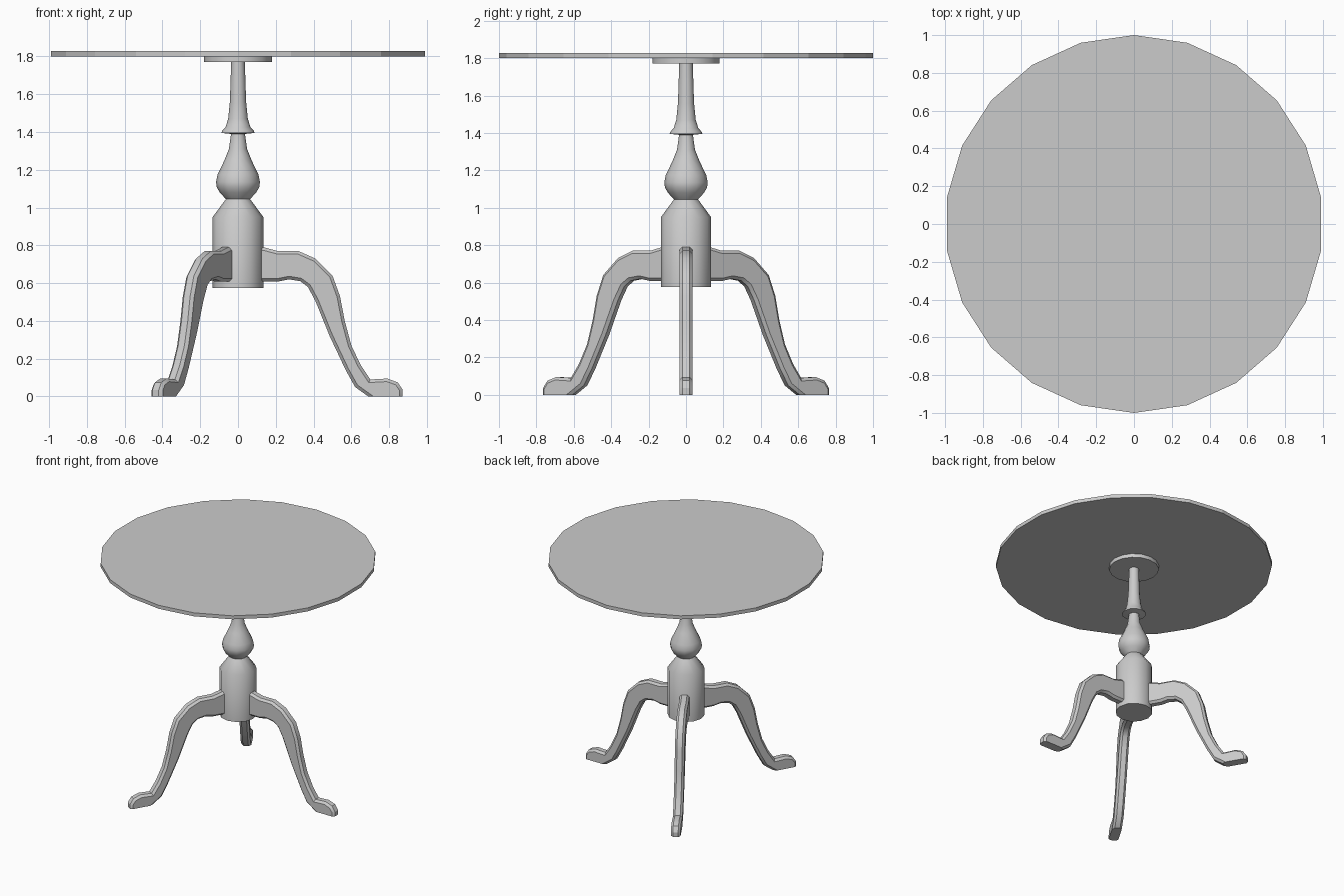
import bpy, bmesh, math
from mathutils import Matrix

if "Cube" in bpy.data.objects:
    bpy.data.objects.remove(bpy.data.objects["Cube"])


def finish(name, bm, angle):
    bmesh.ops.recalc_face_normals(bm, faces=bm.faces)
    mesh = bpy.data.meshes.new(name)
    bm.to_mesh(mesh)
    bm.free()
    ob = bpy.data.objects.new(name, mesh)
    bpy.context.collection.objects.link(ob)
    bpy.ops.object.select_all(action='DESELECT')
    ob.select_set(True)
    bpy.context.view_layer.objects.active = ob
    bpy.ops.object.shade_smooth_by_angle(angle=math.radians(angle))
    return ob


def lathe(name, profile, sides, angle=40):
    """Turned part: (radius, z) profile swept round z, capped at both ends."""
    bm = bmesh.new()
    rings = []
    for r, z in profile:
        rings.append([bm.verts.new((r * math.sin(2 * math.pi * i / sides),
                                    r * math.cos(2 * math.pi * i / sides), z))
                      for i in range(sides)])
    for a, b in zip(rings, rings[1:]):
        for i in range(sides):
            j = (i + 1) % sides
            bm.faces.new((a[i], a[j], b[j], b[i]))
    bm.faces.new(rings[0])
    bm.faces.new(rings[-1])
    return finish(name, bm, angle)


# Top and its mounting plate
lathe("table_top", [(1.0, 1.80), (1.0, 1.828)], 22, 10)
lathe("mounting_plate", [(0.18, 1.77), (0.18, 1.80)], 16)

# Turned column: hub, vase and flared upper shaft
lathe("column", [(0.134, 0.575), (0.134, 0.95), (0.064, 1.045), (0.097, 1.08),
                 (0.113, 1.11), (0.116, 1.135), (0.108, 1.175), (0.072, 1.25),
                 (0.048, 1.31), (0.037, 1.39), (0.087, 1.395), (0.085, 1.405),
                 (0.066, 1.425), (0.052, 1.47), (0.043, 1.56), (0.036, 1.775)], 12)

# Cabriole leg outline (radial distance, z)
leg_outline = [(0.09, 0.785), (0.135, 0.79), (0.21, 0.77), (0.32, 0.77), (0.41, 0.73),
               (0.50, 0.64), (0.54, 0.53), (0.565, 0.40), (0.60, 0.27),
               (0.65, 0.165), (0.70, 0.09), (0.79, 0.095), (0.845, 0.075),
               (0.872, 0.035), (0.872, 0.0), (0.69, 0.0), (0.62, 0.05),
               (0.57, 0.14), (0.485, 0.32), (0.41, 0.505), (0.37, 0.58),
               (0.33, 0.61), (0.27, 0.62), (0.21, 0.608), (0.09, 0.608)]


def leg(name, degrees, half=0.035):
    bm = bmesh.new()
    face = bm.faces.new([bm.verts.new((x, -half, z)) for x, z in leg_outline])
    rim = bmesh.ops.extrude_face_region(bm, geom=[face], use_keep_orig=True)
    bmesh.ops.translate(bm, vec=(0, 2 * half, 0),
                        verts=[v for v in rim["geom"] if isinstance(v, bmesh.types.BMVert)])
    bmesh.ops.recalc_face_normals(bm, faces=bm.faces)
    # chamfer the long edges, leaving the floor contact and buried end square
    edges = [e for e in bm.edges
             if abs(e.verts[0].co.y - e.verts[1].co.y) < 1e-4
             and max(v.co.z for v in e.verts) > 0.01
             and max(v.co.x for v in e.verts) > 0.1]
    bmesh.ops.bevel(bm, geom=edges, offset=0.016, segments=1, affect='EDGES', profile=0.5)
    bmesh.ops.rotate(bm, cent=(0, 0, 0), verts=bm.verts,
                     matrix=Matrix.Rotation(math.radians(degrees), 3, 'Z'))
    return finish(name, bm, 30)


for label, deg in (("right_leg", 0), ("back_left_leg", 120), ("front_left_leg", 240)):
    leg(label, deg)
